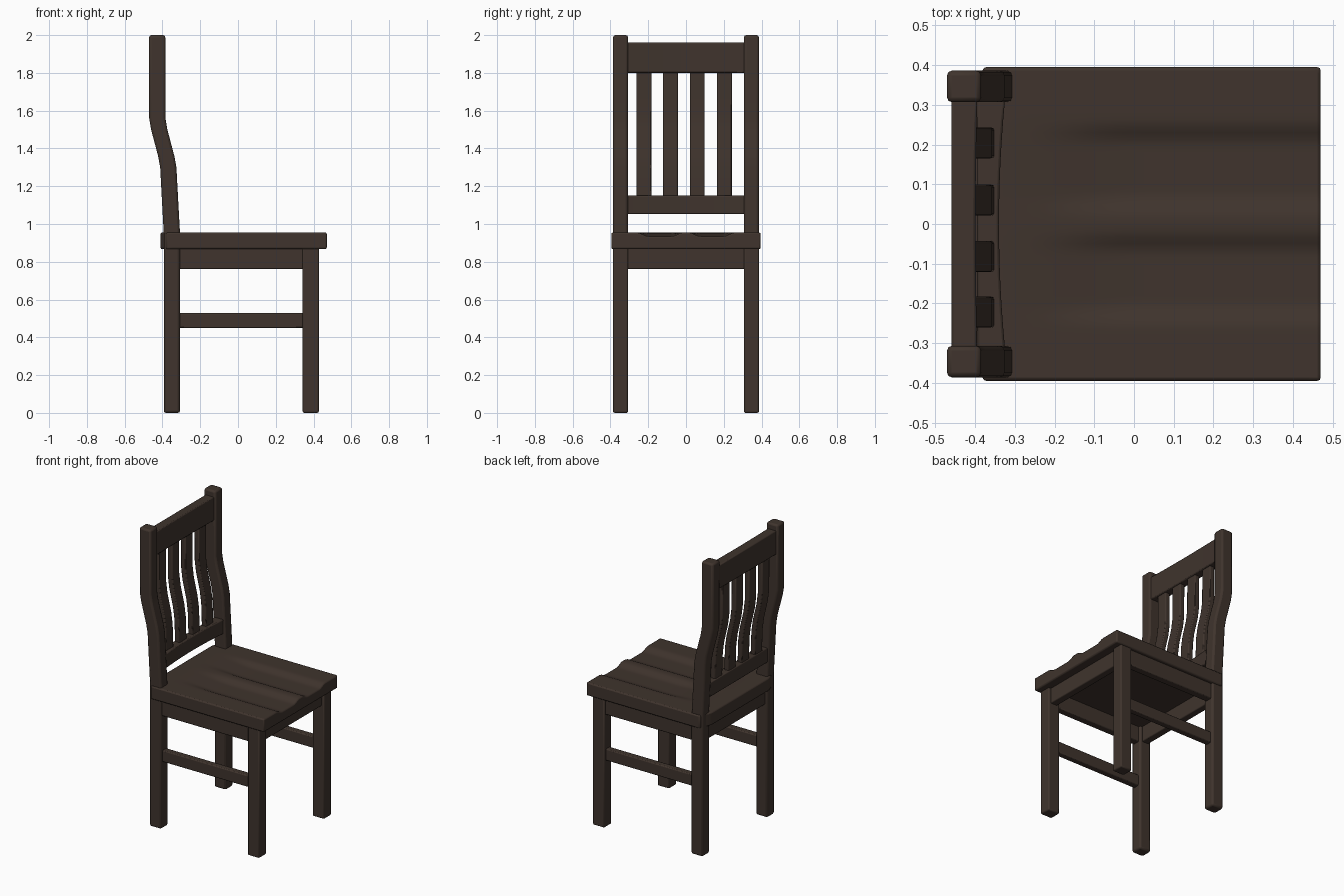
import bpy, bmesh, math

if "Cube" in bpy.data.objects:
    bpy.data.objects.remove(bpy.data.objects["Cube"])

wood = bpy.data.materials.new("dark_brown_wood")
wood.diffuse_color = (0.050, 0.034, 0.026, 1)
wood.use_nodes = True
wood.node_tree.nodes["Principled BSDF"].inputs["Base Color"].default_value = wood.diffuse_color


def finish(bm, name, bevel):
    """Turn a bmesh into a wooden part with softened edges."""
    bmesh.ops.recalc_face_normals(bm, faces=bm.faces)
    mesh = bpy.data.meshes.new(name)
    bm.to_mesh(mesh)
    bm.free()
    mesh.materials.append(wood)
    ob = bpy.data.objects.new(name, mesh)
    bpy.context.collection.objects.link(ob)
    mod = ob.modifiers.new("soft_edges", "BEVEL")
    mod.width = bevel
    mod.segments = 2
    mod.limit_method = "ANGLE"
    mod.angle_limit = math.radians(40)
    bpy.context.view_layer.objects.active = ob
    ob.select_set(True)
    bpy.ops.object.shade_smooth_by_angle(angle=math.radians(35))
    ob.select_set(False)
    return ob


def box(name, x, y, z, bevel=0.006):
    bm = bmesh.new()
    bmesh.ops.create_cube(bm, size=1)
    for v in bm.verts:
        v.co = [lo + (c + 0.5) * (hi - lo) for c, (lo, hi) in zip(v.co, (x, y, z))]
    return finish(bm, name, bevel)


def bent_bar(name, path, thick, y, bevel):
    """Bar of constant x thickness following (x, z) centre points."""
    outline = [(x - thick / 2, z) for x, z in path]
    outline += [(x + thick / 2, z) for x, z in reversed(path)]
    bm = bmesh.new()
    face = bm.faces.new([bm.verts.new((x, y[0], z)) for x, z in outline])
    ext = bmesh.ops.extrude_face_region(bm, geom=[face])
    for v in ext["geom"]:
        if isinstance(v, bmesh.types.BMVert):
            v.co.y = y[1]
    return finish(bm, name, bevel)


def bowed_rail(name, x_back, x_front, bow, y_half, z, bevel=0.006):
    """Cross rail whose front bows backwards in the middle."""
    ys = [y_half * (i / 6 - 1) for i in range(13)]
    pts = [(x_front - bow * (1 - (y / y_half) ** 2), y) for y in ys]
    pts += [(x_back, y_half), (x_back, -y_half)]
    bm = bmesh.new()
    face = bm.faces.new([bm.verts.new((x, y, z[0])) for x, y in pts])
    ext = bmesh.ops.extrude_face_region(bm, geom=[face])
    for v in ext["geom"]:
        if isinstance(v, bmesh.types.BMVert):
            v.co.z = z[1]
    return finish(bm, name, bevel)


def smooth(t):
    t = min(max(t, 0), 1)
    return t * t * (3 - 2 * t)


def seat():
    """Slab with a bowed back edge and two shallow hollows open to the front."""
    bm = bmesh.new()
    bmesh.ops.create_grid(bm, x_segments=24, y_segments=48, size=0.5)
    top = list(bm.verts)
    ext = bmesh.ops.extrude_face_region(bm, geom=bm.faces[:])
    low = {v for v in ext["geom"] if isinstance(v, bmesh.types.BMVert)}
    for v in top + list(low):
        y = v.co.y * 0.79
        back = -0.38 - 0.03 * smooth((0.395 - abs(y)) / 0.1)
        x = back + (v.co.x + 0.5) * (0.47 - back)
        across = smooth((abs(y) - 0.015) / 0.06) * smooth((0.26 - abs(y)) / 0.06)
        hollow = 0.02 * across * smooth((x + 0.3) / 0.3)
        v.co = (x, y, 0.867 if v in low else 0.955 - hollow)
    return finish(bm, "seat", 0.008)


seat()

# Back legs running up into bent back posts, front legs, side stretchers, side aprons
post = [(-0.35, 0), (-0.35, 0.95), (-0.361, 1.15), (-0.369, 1.30), (-0.38, 1.36),
        (-0.417, 1.50), (-0.427, 1.56), (-0.428, 2.0)]
for side, s in (("left", -1), ("right", 1)):
    def span(a, b):
        return tuple(sorted((s * a, s * b)))
    bent_bar(f"back_leg_{side}", post, 0.086, span(0.307, 0.386), 0.012)
    box(f"front_leg_{side}", (0.342, 0.428), span(0.307, 0.386), (0, 0.88), 0.008)
    box(f"side_stretcher_{side}", (-0.32, 0.35), span(0.325, 0.368), (0.45, 0.528))
    box(f"side_apron_{side}", (-0.32, 0.35), span(0.322, 0.372), (0.762, 0.88))

# Front and back aprons under the seat
for name, x in (("front_apron", 0.385), ("back_apron", -0.35)):
    box(name, (x - 0.025, x + 0.025), (-0.315, 0.315), (0.762, 0.88))

# Back rest rails
bowed_rail("top_rail", -0.46, -0.395, 0.004, 0.312, (1.80, 1.96))
bowed_rail("lower_rail", -0.395, -0.325, 0.015, 0.312, (1.052, 1.15))

# Back slats following the bend of the posts
slat = [(-0.37, 1.12), (-0.376, 1.30), (-0.387, 1.38), (-0.415, 1.50),
        (-0.425, 1.58), (-0.426, 1.83)]
for i, y in enumerate((-0.222, -0.082, 0.060, 0.204)):
    bent_bar(f"back_slat_{i + 1}", slat, 0.036, (y - 0.039, y + 0.039), 0.006)
